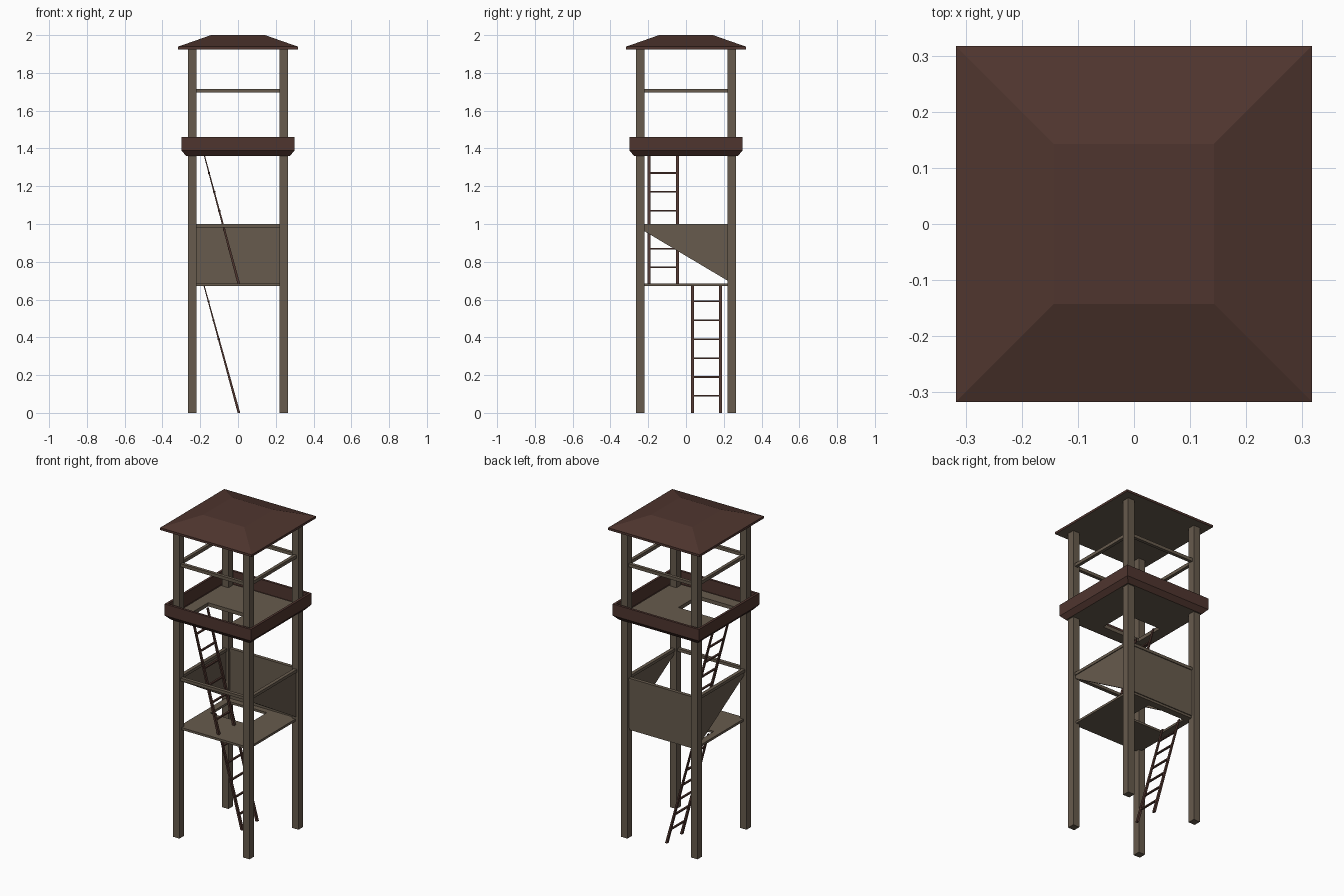
import bpy, bmesh

if "Cube" in bpy.data.objects:
    bpy.data.objects.remove(bpy.data.objects["Cube"])

def material(name, rgb):
    m = bpy.data.materials.new(name)
    m.diffuse_color = (*rgb, 1)
    m.use_nodes = True
    m.node_tree.nodes["Principled BSDF"].inputs["Base Color"].default_value = m.diffuse_color
    return m

WOOD = material("weathered_wood", (0.135, 0.104, 0.074))
RED = material("red_brown_wood", (0.078, 0.036, 0.028))
P = 0.2425          # post centre line

def finish(name, bm, *mats):
    bmesh.ops.recalc_face_normals(bm, faces=bm.faces)
    me = bpy.data.meshes.new(name)
    bm.to_mesh(me)
    bm.free()
    for m in mats:
        me.materials.append(m)
    ob = bpy.data.objects.new(name, me)
    bpy.context.collection.objects.link(ob)
    return ob

def add_box(bm, lo, hi):
    vs = bmesh.ops.create_cube(bm, size=1)["verts"]
    for v in vs:
        v.co = [lo[i] if v.co[i] < 0 else hi[i] for i in range(3)]
    return vs

def box(name, lo, hi, mat):
    bm = bmesh.new()
    add_box(bm, lo, hi)
    return finish(name, bm, mat)

def square_loft(bm, rings, closed=False):
    """Skin square rings given as (half_width, z)."""
    loops = [[bm.verts.new((sx * h, sy * h, z))
              for sx, sy in ((-1, -1), (1, -1), (1, 1), (-1, 1))] for h, z in rings]
    pairs = list(zip(loops, loops[1:]))
    if closed:
        pairs.append((loops[-1], loops[0]))
    else:
        bm.faces.new(loops[0])
        bm.faces.new(loops[-1])
    for a, b in pairs:
        for i in range(4):
            j = (i + 1) % 4
            bm.faces.new((a[i], a[j], b[j], b[i]))

def floor(name, half, z0, z1, hx, hy):
    """Square slab with a rectangular hatch."""
    bm = bmesh.new()
    xs, ys = (-half, *hx, half), (-half, *hy, half)
    g = [[bm.verts.new((x, y, z0)) for y in ys] for x in xs]
    faces = [bm.faces.new((g[i][j], g[i + 1][j], g[i + 1][j + 1], g[i][j + 1]))
             for i in range(3) for j in range(3) if (i, j) != (1, 1)]
    ext = bmesh.ops.extrude_face_region(bm, geom=faces, use_keep_orig=True)["geom"]
    for v in ext:
        if isinstance(v, bmesh.types.BMVert):
            v.co.z = z1
    return finish(name, bm, WOOD)

def rails(name, z0, z1, w):
    """Four bars joining the posts."""
    for s, side in ((-1, "low"), (1, "high")):
        box(f"{name}_x_{side}", (-0.22, s * P - w, z0), (0.22, s * P + w, z1), WOOD)
        box(f"{name}_y_{side}", (s * P - w, -0.22, z0), (s * P + w, 0.22, z1), WOOD)

def ladder(name, y0, y1, z0, z1):
    """Leaning ladder with tapered stiles and six rungs."""
    bm = bmesh.new()
    top_x, bot_x = -0.18, 0.005
    for y in (y0, y1 - 0.016):
        for v in add_box(bm, (-0.007, y, z0), (0.007, y + 0.016, z1)):
            if v.co.z > (z0 + z1) / 2:
                v.co.x = v.co.x * 0.4 + top_x
            else:
                v.co.x += bot_x
    for k in range(6):
        z = z0 + 0.09 + 0.1 * k
        x = bot_x + (top_x - bot_x) * (z - z0) / (z1 - z0)
        add_box(bm, (x - 0.006, y0 + 0.01, z - 0.004), (x + 0.006, y1 - 0.01, z + 0.004))
    finish(name, bm, RED)

# Corner posts
for sx in (-1, 1):
    for sy in (-1, 1):
        x, y, r = sx * P, sy * P, 0.0225
        box("corner_post", (x - r, y - r, 0), (x + r, y + r, 1.93), WOOD)

# Roof: shallow hipped slab with plain wood underside
bm = bmesh.new()
square_loft(bm, [(0.317, 1.925), (0.317, 1.939), (0.143, 2.0)])
roof = finish("roof", bm, RED, WOOD)
for f in roof.data.polygons:
    f.material_index = 1 if f.normal.z < -0.9 else 0

# Lookout parapet with sloped lower edge
bm = bmesh.new()
square_loft(bm, [(0.274, 1.36), (0.299, 1.388), (0.299, 1.46), (0.284, 1.46), (0.284, 1.38),
                 (0.27, 1.365)], closed=True)
finish("parapet", bm, RED)

# Floors with ladder hatches
floor("lookout_floor", 0.273, 1.361, 1.384, (-0.2, 0.06), (-0.2, -0.01))
floor("middle_floor", 0.243, 0.672, 0.686, (-0.2, 0.06), (0.01, 0.2))

# Handrails
rails("upper_rail", 1.695, 1.715, 0.01)
rails("middle_rail", 0.982, 1.0, 0.011)

# Middle level back wall and slanted side panels
box("back_wall", (-0.22, P - 0.006, 0.686), (0.22, P + 0.006, 0.982), WOOD)
for s in (-1, 1):
    bm = bmesh.new()
    a, b = [[bm.verts.new((s * P + d, y, z))
             for y, z in ((-0.22, 0.982), (-0.22, 0.962), (0.22, 0.70), (0.22, 0.982))]
            for d in (-0.006, 0.006)]
    bm.faces.new(a)
    bm.faces.new(b)
    for i in range(4):
        j = (i + 1) % 4
        bm.faces.new((a[i], a[j], b[j], b[i]))
    finish("side_panel", bm, WOOD)

# Ladders
ladder("lower_ladder", 0.027, 0.19, 0.0, 0.675)
ladder("upper_ladder", -0.203, -0.036, 0.68, 1.37)
